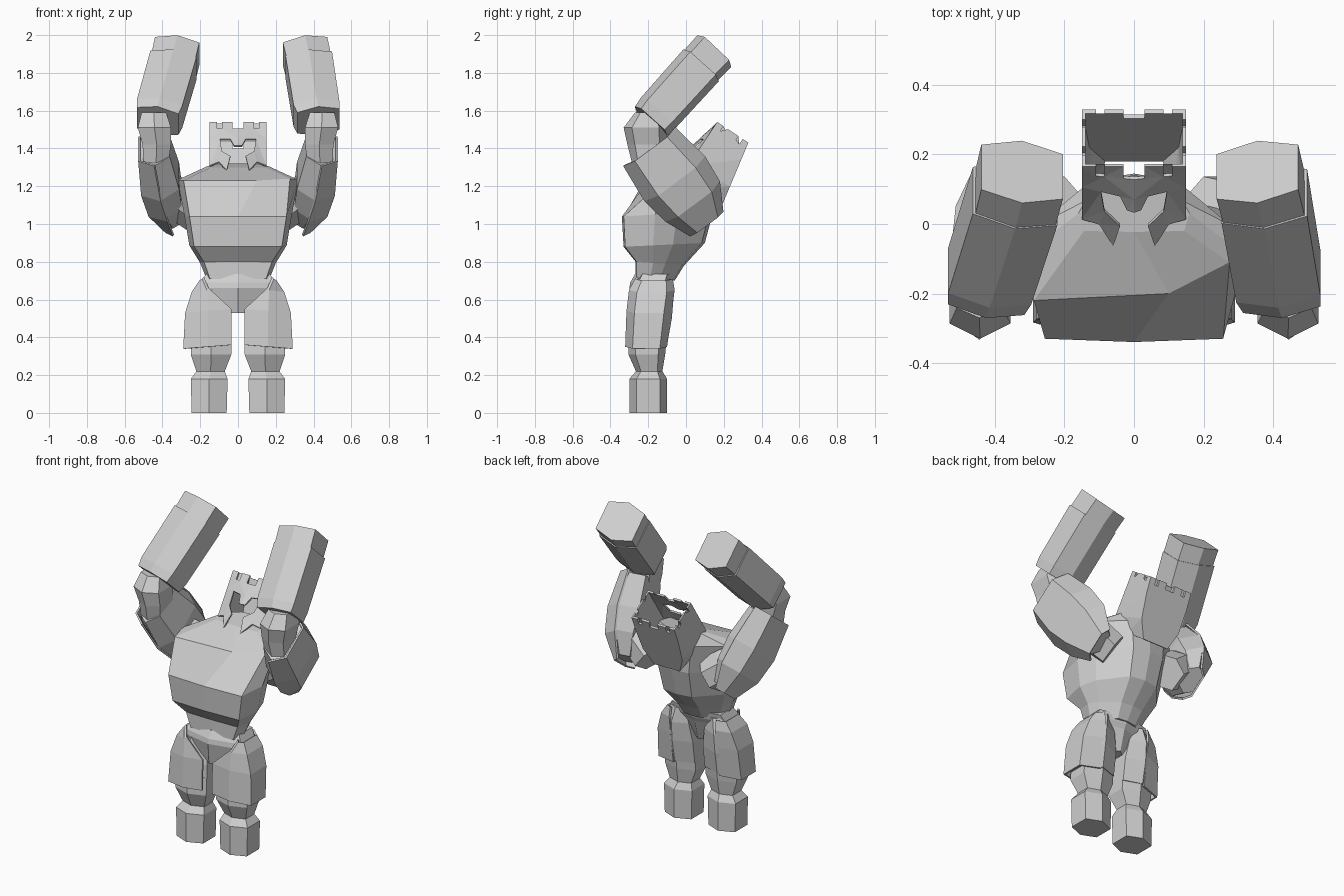
import bpy, bmesh
from mathutils import Vector as V

cube = bpy.data.objects.get("Cube")
if cube:
    bpy.data.objects.remove(cube, do_unlink=True)

stone = bpy.data.materials.new("grey stone")
stone.use_nodes = True
GREY = (0.62, 0.62, 0.62, 1)
stone.diffuse_color = GREY
stone.node_tree.nodes["Principled BSDF"].inputs["Base Color"].default_value = GREY


def hexagon(b):
    """Six-sided section with flat sides reaching to b."""
    return [(0, -1), (1, -b), (1, b), (0, 1), (-1, b), (-1, -b)]


HEX = hexagon(.62)
BLOCK = hexagon(.72)
CHEST = [(-.9, 0), (0, -.02), (.9, 0), (1, .35), (.87, .6), (.38, .96), (0, 1),
         (-.38, .96), (-.87, .6), (-1, .35)]


def finish(name, bm, mirror=False, thick=0):
    bmesh.ops.recalc_face_normals(bm, faces=bm.faces)
    me = bpy.data.meshes.new(name)
    bm.to_mesh(me)
    bm.free()
    me.materials.append(stone)
    ob = bpy.data.objects.new(name, me)
    bpy.context.collection.objects.link(ob)
    if thick:
        ob.modifiers.new("thickness", 'SOLIDIFY').thickness = thick
    if mirror:
        m = ob.modifiers.new("mirror", 'MIRROR')
        m.use_mirror_merge = False


def loft(name, rings, mirror=False, closed=True, thick=0):
    """Skin a list of point rings; closed rings get end caps."""
    bm = bmesh.new()
    vs = [[bm.verts.new(p) for p in r] for r in rings]
    n = len(rings[0])
    for a, b in zip(vs, vs[1:]):
        for i in range(n if closed else n - 1):
            j = (i + 1) % n
            bm.faces.new((a[i], a[j], b[j], b[i]))
    if closed:
        bm.faces.new(vs[0])
        bm.faces.new(vs[-1])
    finish(name, bm, mirror, thick)


def column(name, rows, mirror=True):
    """Upright hexagonal part; rows of z, x min, x max, y min, y max."""
    rings = []
    for z, xa, xb, ya, yb in rows:
        rings.append([((xa + xb) / 2 + u * (xb - xa) / 2, (ya + yb) / 2 + v * (yb - ya) / 2, z)
                      for u, v in HEX])
    loft(name, rings, mirror)


def limb(name, rows, shape=HEX, mirror=True, closed=True, thick=0):
    """Slanted hexagonal part; rows of centre, half width, half depth."""
    d = (V(rows[-1][0]) - V(rows[0][0])).normalized()
    x = V((1, 0, 0))
    u = (x - d * d.x).normalized()
    v = d.cross(u)
    rings = [[V(c) + u * a * hu + v * b * hv for a, b in shape] for c, hu, hv in rows]
    loft(name, rings, mirror, closed, thick)


def plate(name, pts, offset, mirror=False):
    """Flat outline pushed out to a closed slab."""
    bm = bmesh.new()
    base = [bm.verts.new(p) for p in pts]
    top = [bm.verts.new(V(p) + V(offset)) for p in pts]
    caps = [bm.faces.new(base), bm.faces.new(top[::-1])]
    for i in range(len(pts)):
        bm.faces.new((base[i - 1], base[i], top[i], top[i - 1]))
    bmesh.ops.triangulate(bm, faces=caps)
    finish(name, bm, mirror)


# Legs: foot, ankle and knee in one column
column("lower_legs", [
    (0, .06, .245, -.30, -.10), (.18, .055, .25, -.30, -.10), (.22, .07, .22, -.265, -.125),
    (.31, .035, .25, -.305, -.11), (.42, .035, .25, -.30, -.10)])
column("thighs", [
    (.36, .035, .26, -.30, -.10), (.5, .035, .265, -.30, -.075),
    (.62, .055, .24, -.275, -.065), (.71, .08, .18, -.25, -.08)])

# Thigh guards wrap the outside of each thigh
guard = []
for z, xa, xb, ya, yb in [(.34, .035, .29, -.322, -.10), (.53, .035, .28, -.315, -.075),
                          (.64, .155, .245, -.302, -.06), (.70, .18, .205, -.27, -.07)]:
    my = (ya + yb) / 2
    h = (yb - ya) / 2
    guard.append([(xa, ya + .01, z + .02), (max(.16, xa + .01), ya, z + .01), (xb, my - h * .65, z),
                  (xb, my + h * .65, z), (.16, yb, z + .01)])
loft("thigh_guards", guard, True, closed=False, thick=.012)

# Hips taper to the crotch
column("hips", [(.53, -.036, .036, -.29, -.12), (.66, -.185, .185, -.30, -.085),
                (.69, -.195, .195, -.295, -.07), (.735, -.17, .17, -.27, -.06)], False)

# Torso: half width, then front and back points as y, z
torso = []
for hx, fy, fz, by, bz in [
        (.165, -.262, .71, -.06, .70), (.20, -.262, .80, -.01, .78), (.258, -.322, .88, .10, .90),
        (.285, -.33, 1.04, .145, 1.07), (.32, -.22, 1.23, .14, 1.24), (.16, -.02, 1.30, .125, 1.32)]:
    torso.append([(hx * u, fy + (by - fy) * t, fz + (bz - fz) * t) for u, t in CHEST])
# the left side of the chest is chipped back
torso[4][1] = (.10, -.20, 1.23)
torso[4][2] = (.275, -.11, 1.24)
loft("torso", torso)

# Upper arms with a hollow outer shell
limb("upper_arms", [((.345, .10, 1.03), .05, .09), ((.375, .03, 1.13), .08, .17),
                    ((.405, -.06, 1.24), .095, .19), ((.44, -.18, 1.40), .08, .15)])
limb("arm_shells", [((.345, .11, 1.0), .04, .11), ((.375, .035, 1.12), .10, .18),
                    ((.41, -.06, 1.24), .105, .2), ((.445, -.195, 1.41), .085, .172)],
     HEX[:4], closed=False, thick=.012)

# Shoulder joints connect the arms to the chest
limb("shoulders", [((.20, .05, 1.05), .09, .10), ((.30, .02, 1.12), .09, .11), ((.36, -.02, 1.17), .08, .1)])

# Elbows, then forearms and fists leaning inward by a different amount on each side
column("elbows", [(1.30, .37, .50, -.28, -.12), (1.42, .355, .505, -.31, -.10),
                  (1.51, .355, .53, -.33, -.10), (1.59, .38, .51, -.27, -.12)])
for side, s, tip in [("left", 1, .355), ("right", -1, .322)]:
    mid = tip + .02
    limb(side + "_forearm", [((.425 * s, -.185, 1.545), .112, .115), ((.415 * s, -.15, 1.585), .122, .122),
                             ((mid * s, .08, 1.84), .124, .126)], BLOCK, mirror=False)
    limb(side + "_fist", [((mid * s, .07, 1.83), .118, .12), ((tip * s, .15, 1.915), .119, .123)],
         BLOCK, mirror=False)


# Helmet: open crenellated crown, leaning back, with a face that juts out below
def front(x, z):
    drop = 1.54 - z
    return V((x, .165 - .66 * drop - .4 * drop * (1 - abs(x) / .15), z))


def back(x, z):
    return V((x, .33 - .42 * (1.43 - z), z))


def crown(z):
    return [(.03, z - .035), (.03, z), (.085, z), (.085, z - .035), (.11, z - .035), (.11, z), (.15, z)]


# Face pieces leave a T-shaped visor open between them
FACE = {
    "helmet_brow": [(0, 1.505)] + crown(1.54) + [(.15, 1.45), (0, 1.45)],
    "helmet_temples": [(.095, 1.45), (.15, 1.45), (.15, 1.31), (.10, 1.33), (.085, 1.385)],
    "helmet_cheeks": [(.10, 1.33), (.06, 1.285), (.04, 1.36), (.085, 1.385)],
    "helmet_nose_guard": [(0, 1.45), (.04, 1.45), (.02, 1.415), (0, 1.415)],
}
for name, pts in FACE.items():
    plate(name, [front(x, z) for x, z in pts], (0, .008, -.008), True)

rear = [(0, 1.395)] + crown(1.43) + [(.15, 1.34), (.138, 1.20), (.09, 1.10), (0, 1.10)]
plate("helmet_back", [back(x, z) for x, z in rear], (0, -.012, .006), True)

# Helmet sides: notched flat upper part, then a lower part tapering to the neck
top_a, top_b = V((.15, .165, 1.54)), V((.15, .33, 1.43))
drop = V((0, -.018, -.027))
upper = []
for t, low in [(0, 0), (.2, 0), (.2, 1), (.35, 1), (.35, 0), (.68, 0), (.68, 1), (.82, 1), (.82, 0), (1, 0)]:
    upper.append(top_a.lerp(top_b, t) + drop * low)
rim = [V((.15, .292, 1.34)), V((.15, .015, 1.31))]
plate("helmet_sides", upper + rim, (-.01, 0, 0), True)
plate("helmet_neck_guards", [rim[0], V((.138, .233, 1.20)), V((.09, .19, 1.10)), V((.12, .08, 1.18)), rim[1]],
      (-.01, 0, 0), True)
